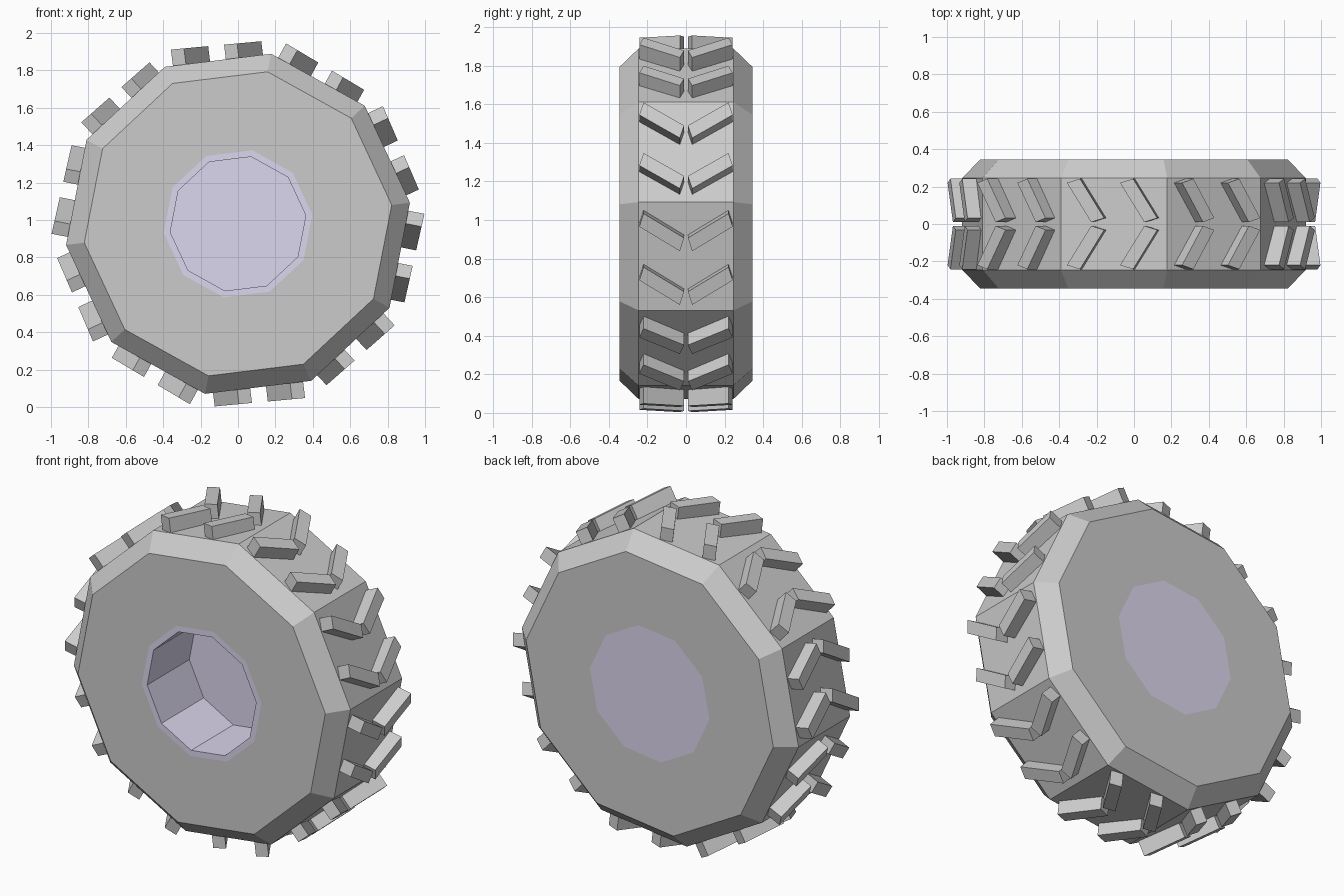
import bpy, bmesh
from math import cos, sin, radians

if "Cube" in bpy.data.objects:
    bpy.data.objects.remove(bpy.data.objects["Cube"])

SIDES = 10
CZ = 0.98                # axle height
PHASE = 7                # rotation of the ten-sided wheel, degrees


def polar(r, deg, y, t=0.0):
    """Point at radius r, angle deg, shifted t clockwise along the tangent."""
    a = radians(deg)
    return (r * cos(a) + t * sin(a), y, CZ + r * sin(a) - t * cos(a))


def finish(bm, name, materials=()):
    bmesh.ops.recalc_face_normals(bm, faces=bm.faces)
    mesh = bpy.data.meshes.new(name)
    bm.to_mesh(mesh)
    bm.free()
    for m in materials:
        mesh.materials.append(m)
    obj = bpy.data.objects.new(name, mesh)
    bpy.context.collection.objects.link(obj)
    return obj


# Materials: grey rubber and pale purple hub
rubber = bpy.data.materials.new("rubber")
rubber.diffuse_color = (0.8, 0.8, 0.8, 1)
rubber.use_nodes = True
rubber.node_tree.nodes["Principled BSDF"].inputs["Base Color"].default_value = rubber.diffuse_color
hub = bpy.data.materials.new("hub")
hub.diffuse_color = (0.72, 0.68, 0.86, 1)
hub.use_nodes = True
hub.node_tree.nodes["Principled BSDF"].inputs["Base Color"].default_value = hub.diffuse_color

# Wheel body: (radius, y, material of the strip leading to the next ring)
profile = [
    (0.365, 0.055, 1),    # recess floor
    (0.365, -0.345, 1),   # recess mouth
    (0.40, -0.345, 0),    # hub rim
    (0.828, -0.345, 0),   # front sidewall
    (0.926, -0.245, 0),   # front shoulder
    (0.926, 0.245, 0),    # back shoulder
    (0.828, 0.345, 0),    # back sidewall
    (0.40, 0.345, 1),     # back hub plate
]
bm = bmesh.new()
rings = [[bm.verts.new(polar(r, PHASE + 360 / SIDES * i, y)) for i in range(SIDES)]
         for r, y, _ in profile]
for k in range(len(rings) - 1):
    a, b = rings[k], rings[k + 1]
    for i in range(SIDES):
        j = (i + 1) % SIDES
        bm.faces.new((a[i], a[j], b[j], b[i])).material_index = profile[k][2]
for cap in (rings[0], rings[-1]):
    bm.faces.new(cap).material_index = 1
finish(bm, "wheel", (rubber, hub))

# Tread cleats: slanted blocks, two chevrons per flat, mirrored in y
outline = [(-0.10, 0.220), (-0.03, 0.242), (0.10, 0.032), (0.03, 0.010)]
bm = bmesh.new()
for i in range(SIDES):
    angle = PHASE + 360 / SIDES * (i + 0.5)
    for offset in (-0.1425, 0.1425):
        for side in (-1, 1):
            pts = [(offset + t, y * side) for t, y in outline]
            low = [bm.verts.new(polar(0.86, angle, y, t)) for t, y in pts]
            top = [bm.verts.new(polar(0.961 - 0.03 * t, angle, y, t)) for t, y in pts]
            bm.faces.new(low)
            bm.faces.new(top)
            for k in range(4):
                n = (k + 1) % 4
                bm.faces.new((low[k], low[n], top[n], top[k]))
finish(bm, "tread_cleats", (rubber,))
